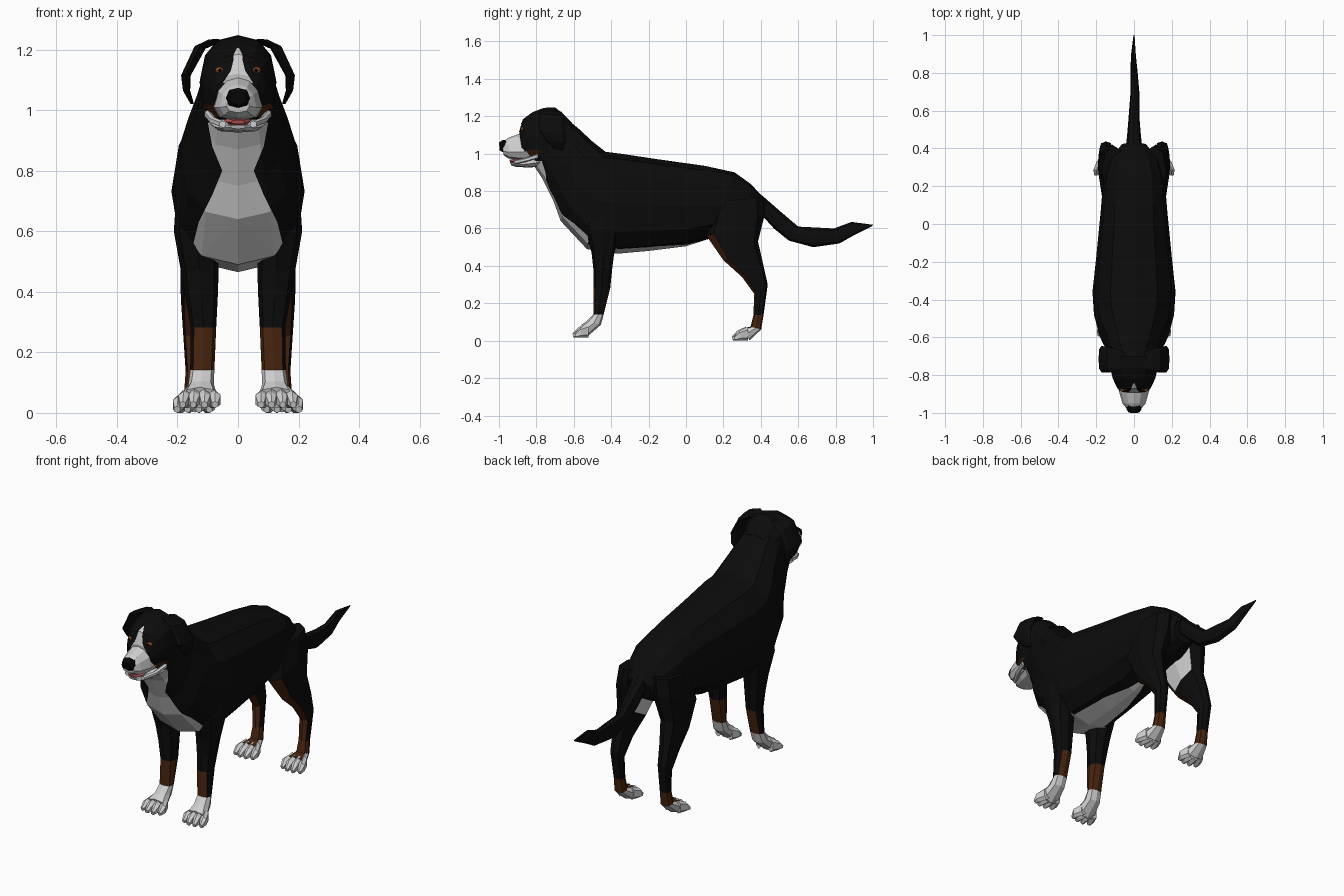
import bpy, bmesh, math
from mathutils import Vector

if "Cube" in bpy.data.objects:
    bpy.data.objects.remove(bpy.data.objects["Cube"], do_unlink=True)

COLOURS = {
    "black_fur": (0.0035, 0.0035, 0.0035),
    "white_fur": (0.62, 0.62, 0.62),
    "rust_fur": (0.065, 0.018, 0.005),
    "nose_black": (0.002, 0.002, 0.002),
    "tongue_pink": (0.60, 0.11, 0.11),
    "eye_amber": (0.28, 0.09, 0.02),
}
NAMES = list(COLOURS)
BLACK, WHITE, RUST, NOSE, PINK, AMBER = range(6)
MATS = []
for key, rgb in COLOURS.items():
    m = bpy.data.materials.new(key)
    m.use_nodes = True
    m.diffuse_color = (*rgb, 1)
    bsdf = m.node_tree.nodes["Principled BSDF"]
    bsdf.inputs["Base Color"].default_value = (*rgb, 1)
    bsdf.inputs["Roughness"].default_value = 0.9
    MATS.append(m)


def finish(name, bm, mirror=False):
    mesh = bpy.data.meshes.new(name)
    bm.to_mesh(mesh)
    bm.free()
    for m in MATS:
        mesh.materials.append(m)
    obj = bpy.data.objects.new(name, mesh)
    bpy.context.collection.objects.link(obj)
    if mirror:
        obj.modifiers.new("Mirror", 'MIRROR')
    return obj


def loft(rings, n=10, taper=0.0, rule=None, mat=BLACK, bm=None):
    """Skin rings of (edge a (y, z), edge b (y, z), centre x, half width)."""
    bm = bm or bmesh.new()
    loops, new = [], []
    for (ay, az), (by, bz), xc, rx in rings:
        mid = Vector((xc, (ay + by) / 2, (az + bz) / 2))
        half = Vector((0, (ay - by) / 2, (az - bz) / 2))
        loop = []
        for k in range(n):
            t = math.tau * k / n
            c, s = [math.copysign(abs(v) ** 0.82, v) if abs(v) > 1e-6 else 0
                    for v in (math.cos(t), math.sin(t))]
            loop.append(bm.verts.new(mid + half * c + Vector((rx * s * (1 - taper * c), 0, 0))))
        loops.append(loop)
    for p, q in zip(loops, loops[1:]):
        for k in range(n):
            j = (k + 1) % n
            new.append(bm.faces.new((p[k], p[j], q[j], q[k])))
    new += [bm.faces.new(loops[0][::-1]), bm.faces.new(loops[-1])]
    bmesh.ops.recalc_face_normals(bm, faces=new)
    bm.normal_update()
    for f in new:
        f.material_index = rule(f.calc_center_median(), f.normal) if rule else mat
    return bm


def marking(bm, outline, axis, mat, keep):
    """Cut a symmetric marking of (half width, coordinate) points into a mesh and colour it."""
    def cut(faces, co, no):
        geom = set(faces)
        for f in faces:
            geom.update(f.edges, f.verts)
        bmesh.ops.bisect_plane(bm, geom=list(geom), plane_co=co, plane_no=no, dist=1e-5)

    unit = Vector((0, 0, 0))
    unit[axis] = 1
    bmesh.ops.triangulate(bm, faces=bm.faces[:])
    for w, c in outline:
        cut([f for f in bm.faces if keep(f)], unit * c, unit)
    for (w0, c0), (w1, c1) in zip(outline, outline[1:]):
        def band():
            return [f for f in bm.faces if c0 < f.calc_center_median()[axis] < c1 and keep(f)]
        for s in (1, -1):
            slant = unit * -(w1 - w0) * s + Vector((c1 - c0, 0, 0))
            cut(band(), unit * c0 + Vector((s * w0, 0, 0)), slant)
        for f in band():
            p = f.calc_center_median()
            w = w0 + (w1 - w0) * (p[axis] - c0) / (c1 - c0)
            if abs(p.x) < w:
                f.material_index = mat


# Torso and neck, with white bib and belly
torso = loft([
    ((.43, .745), (.40, .63), 0, .07), ((.35, .835), (.31, .58), 0, .135),
    ((.26, .90), (.14, .55), 0, .165), ((.10, .935), (0, .505), 0, .178),
    ((-.15, .97), (-.20, .48), 0, .20), ((-.35, 1.0), (-.37, .465), 0, .22),
    ((-.43, 1.01), (-.53, .49), 0, .212), ((-.50, 1.065), (-.67, .64), 0, .185),
    ((-.57, 1.13), (-.71, .75), 0, .153), ((-.63, 1.18), (-.77, .87), 0, .13),
    ((-.68, 1.20), (-.82, .945), 0, .115)], n=12)
marking(torso, [(.115, .468), (.15, .55), (.13, .63), (.085, .72), (.052, .80), (.085, .88), (.10, .96)],
        2, WHITE, lambda f: f.normal.y < -.15 and f.calc_center_median().y < -.40)
marking(torso, [(.115, -.53), (.10, -.35), (.08, -.15), (.02, .06)],
        1, WHITE, lambda f: f.normal.z < -.3 and f.calc_center_median().z < .58)
finish("torso", torso)

# Tail
finish("tail", loft([
    ((.33, .84), (.36, .70), 0, .05), ((.42, .765), (.42, .655), 0, .042),
    ((.50, .695), (.47, .60), 0, .035), ((.60, .61), (.55, .535), 0, .028),
    ((.70, .605), (.68, .50), .005, .024), ((.79, .60), (.82, .52), 0, .019),
    ((.885, .635), (.90, .565), -.003, .013), ((1.0, .62), (.995, .612), 0, .003)], n=8))


# Head, with rust cheeks and a white blaze
def head_rule(p, n):
    return RUST if p.z < 1.03 and -.86 < p.y < -.74 and abs(p.x) > .06 else BLACK


head = loft([
    ((-.61, 1.165), (-.70, .95), 0, .105), ((-.66, 1.215), (-.74, .935), 0, .122),
    ((-.70, 1.248), (-.77, .94), 0, .127), ((-.76, 1.245), (-.80, .955), 0, .122),
    ((-.82, 1.222), (-.82, .965), 0, .112), ((-.872, 1.185), (-.85, .97), 0, .092),
    ((-.892, 1.12), (-.87, .975), 0, .075)], n=12, taper=.06, rule=head_rule)
marking(head, [(.05, 1.09), (.024, 1.13), (.015, 1.165), (.014, 1.185), (.003, 1.205)],
        2, WHITE, lambda f: f.normal.y < -.1 and f.calc_center_median().y < -.8)
finish("head", head)

# Muzzle, nose, lower jaw and tongue
finish("muzzle", loft([
    ((-.85, 1.125), (-.81, .965), 0, .080), ((-.895, 1.105), (-.89, .965), 0, .074),
    ((-.95, 1.085), (-.95, .975), 0, .058), ((-.985, 1.06), (-.975, .992), 0, .036)],
    taper=.25, mat=WHITE))
finish("nose", loft([
    ((-.945, 1.075), (-.955, 1.02), 0, .034), ((-.98, 1.073), (-.98, 1.008), 0, .04),
    ((-1.0, 1.06), (-.996, 1.018), 0, .028)], n=8, mat=NOSE))
finish("lower_jaw", loft([
    ((-.77, .985), (-.76, .93), 0, .095), ((-.85, .962), (-.85, .926), 0, .075),
    ((-.91, .952), (-.91, .93), 0, .052), ((-.94, .952), (-.935, .938), 0, .025)],
    n=8, mat=WHITE))
finish("tongue", loft([
    ((-.83, .978), (-.83, .955), 0, .045), ((-.90, .974), (-.90, .95), 0, .04),
    ((-.945, .968), (-.94, .954), 0, .022)], n=8, mat=PINK))

# Lips: thin white rims running back from the mouth
finish("lips", loft([
    ((-.79, 1.0), (-.79, .975), .10, .012), ((-.86, .978), (-.86, .955), .082, .012),
    ((-.92, .965), (-.92, .942), .05, .012)], n=6, mat=WHITE), mirror=True)


# Eyes with dark pupils, and brow spots
def spot(name, loc, size, mat):
    bm = bmesh.new()
    bmesh.ops.create_icosphere(bm, subdivisions=2, radius=1)
    for v in bm.verts:
        v.co = Vector(a * b for a, b in zip(v.co, size)) + Vector(loc)
    for f in bm.faces:
        f.material_index = mat
    finish(name, bm, mirror=True)


spot("eyes", (.06, -.872, 1.132), (.016, .015, .011), AMBER)
spot("pupils", (.06, -.881, 1.132), (.007, .008, .007), NOSE)
spot("brow_spots", (.045, -.872, 1.162), (.009, .012, .005), RUST)

# Drooping ears
finish("ears", loft([
    ((-.77, 1.235), (-.665, 1.225), .075, .028), ((-.785, 1.215), (-.655, 1.20), .125, .020),
    ((-.785, 1.12), (-.645, 1.11), .172, .016), ((-.75, 1.07), (-.645, 1.06), .170, .012),
    ((-.70, 1.025), (-.66, 1.02), .152, .006)], n=8), mirror=True)


# Legs, each ending in a paw with four toes
def front_rule(p, n):
    if p.z < .14:
        return WHITE
    return RUST if p.z < .28 and n.x < .6 else BLACK


def hind_rule(p, n):
    if p.z < .065:
        return WHITE
    if p.z < .135 or (n.y < -.35 and p.z < .53):
        return RUST
    return WHITE if n.x < -.6 and .5 < p.z < .68 else BLACK


def paw_toes(bm, y, z, xc):
    for dx, reach in ((-.052, -.012), (-.018, 0), (.018, 0), (.052, -.012)):
        tip = y - reach
        x = xc + dx
        loft([((tip + .075, z + .075), (tip + .075, z), xc + dx * .7, .018),
              ((tip + .03, z + .055), (tip + .03, z), x, .020),
              ((tip, z + .022), (tip + .006, z), x * 1.02, .011)], n=6, mat=WHITE, bm=bm)


front = loft([
    ((-.53, .76), (-.31, .80), .125, .075), ((-.54, .60), (-.35, .60), .138, .074),
    ((-.505, .47), (-.385, .46), .126, .062), ((-.495, .38), (-.395, .38), .12, .053),
    ((-.495, .282), (-.405, .282), .114, .042), ((-.495, .141), (-.44, .141), .118, .040),
    ((-.53, .105), (-.455, .085), .122, .042), ((-.56, .085), (-.535, .016), .125, .058)],
    n=8, rule=front_rule)
paw_toes(front, -.607, .016, .127)
finish("front_legs", front, mirror=True)

hind = loft([
    ((.16, .74), (.41, .77), .10, .07), ((.11, .56), (.42, .67), .115, .073),
    ((.20, .43), (.385, .53), .135, .055), ((.30, .34), (.41, .42), .145, .044),
    ((.365, .25), (.437, .30), .148, .034), ((.36, .135), (.415, .14), .144, .029),
    ((.345, .075), (.402, .06), .144, .034), ((.30, .068), (.34, .002), .144, .054)],
    n=8, rule=hind_rule)
paw_toes(hind, .245, 0, .145)
finish("hind_legs", hind, mirror=True)
